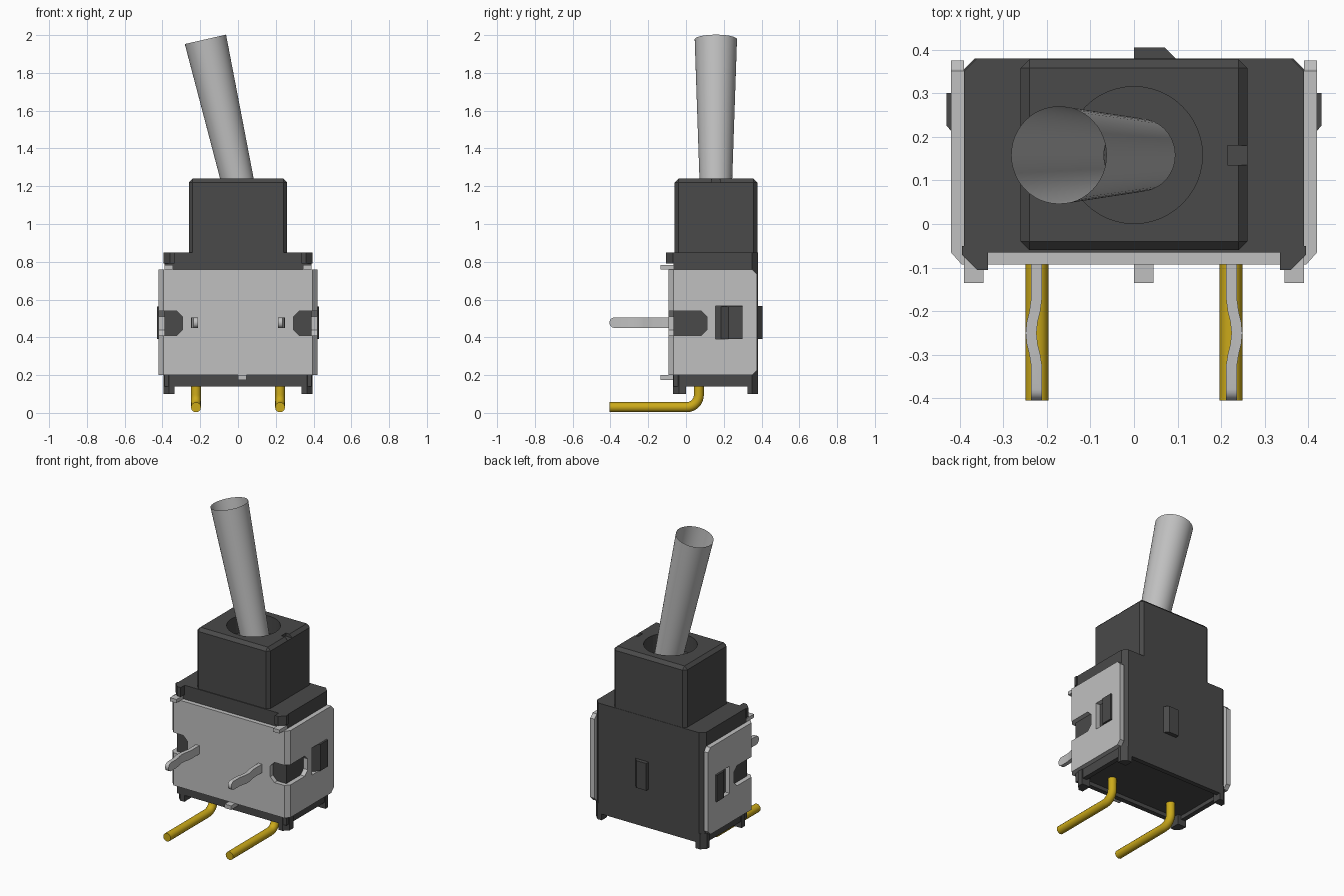
import bpy, bmesh, math
from mathutils import Vector

if "Cube" in bpy.data.objects:
    bpy.data.objects.remove(bpy.data.objects["Cube"])


def material(name, rgb):
    m = bpy.data.materials.new(name)
    m.use_nodes = True
    m.diffuse_color = (*rgb, 1)
    bsdf = m.node_tree.nodes["Principled BSDF"]
    bsdf.inputs["Base Color"].default_value = (*rgb, 1)
    return m


DARK = material("dark plastic", (0.067, 0.067, 0.067))
STEEL = material("light metal", (0.53, 0.53, 0.53))
GOLD = material("gold", (0.60, 0.40, 0.01))


def finish(name, bm, mat):
    bmesh.ops.recalc_face_normals(bm, faces=bm.faces)
    me = bpy.data.meshes.new(name)
    bm.to_mesh(me)
    bm.free()
    ob = bpy.data.objects.new(name, me)
    bpy.context.collection.objects.link(ob)
    if mat:
        me.materials.append(mat)
    return ob


def prism_bm(pts, axis, lo, hi):
    """Extrude a 2D outline along one axis."""
    place = {"x": lambda a, b, h: (h, a, b),
             "y": lambda a, b, h: (a, h, b),
             "z": lambda a, b, h: (a, b, h)}[axis]
    bm = bmesh.new()
    rings = [[bm.verts.new(place(a, b, h)) for a, b in pts] for h in (lo, hi)]
    n = len(pts)
    for r in rings:
        bm.faces.new(r)
    for i in range(n):
        j = (i + 1) % n
        bm.faces.new((rings[0][i], rings[0][j], rings[1][j], rings[1][i]))
    bmesh.ops.recalc_face_normals(bm, faces=bm.faces)
    return bm


def prism(name, pts, axis, lo, hi, mat):
    return finish(name, prism_bm(pts, axis, lo, hi), mat)


def rect(a0, a1, b0, b1):
    return [(a0, b0), (a1, b0), (a1, b1), (a0, b1)]


def box(name, x, y, z, mat):
    return prism(name, rect(*x, *y), "z", *z, mat)


def cut(ob, cutters):
    """Subtract the cutters, apply, and remove them."""
    for c in cutters:
        c.hide_render = True
        mod = ob.modifiers.new("cut", "BOOLEAN")
        mod.operation, mod.solver, mod.object = "DIFFERENCE", "EXACT", c
    bpy.context.view_layer.update()
    me = bpy.data.meshes.new_from_object(
        ob.evaluated_get(bpy.context.evaluated_depsgraph_get()))
    ob.modifiers.clear()
    ob.data = me
    for c in cutters:
        bpy.data.objects.remove(c)


def smooth(ob):
    bpy.ops.object.select_all(action="DESELECT")
    bpy.context.view_layer.objects.active = ob
    ob.select_set(True)
    bpy.ops.object.shade_smooth_by_angle(angle=math.radians(35))


CY = 0.158  # lever and collar centre in y

# Housing with chamfered rear corners and a shallow recess underneath
body = prism("housing", [(-.39, -.065), (.39, -.065), (.39, .35), (.36, .38),
                         (-.36, .38), (-.39, .35)], "z", .14, .85, DARK)
cut(body, [box("recess_cutter", (-.36, .36), (-.035, .35), (.1, .165), None)])

# Latch on the rear of the housing
prism("rear_latch", [(0, .37), (0, .405), (.07, .405), (.1, .375)],
      "z", .39, .565, DARK)

# Collar: bevelled box with a round well and a small keyway
bm = prism_bm(rect(-.26, .26, -.06, .378), "z", .84, 1.24)
edges = [e for e in bm.edges if max(v.co.z for v in e.verts) > 1]
bmesh.ops.bevel(bm, geom=edges, offset=.02, segments=1, affect="EDGES")
collar = finish("collar", bm, DARK)
well = [(.157 * math.cos(t * math.tau / 48), CY + .157 * math.sin(t * math.tau / 48))
        for t in range(48)]
cut(collar, [prism("well_cutter", well, "z", 1.13, 1.3, None),
             box("keyway_cutter", (.215, .3), (.135, .18), (1.22, 1.3), None)])

# Hollow, flared lever leaning to one side
low, top = Vector((.013, CY, 1.16)), Vector((-.1725, CY, 1.9775))
axis = top - low
bm = bmesh.new()
bmesh.ops.create_cone(bm, cap_ends=False, segments=48, radius1=.084,
                      radius2=.112, depth=axis.length)
bmesh.ops.rotate(bm, verts=bm.verts,
                 matrix=Vector((0, 0, 1)).rotation_difference(axis).to_matrix())
bmesh.ops.translate(bm, verts=bm.verts, vec=(low + top) / 2)
smooth(finish("lever", bm, STEEL))

# Metal bracket wrapped around the front and both sides
outer = [(.42, .375), (.42, -.065), (.395, -.093)]
inner = [(.39, .375), (.39, -.065)]
outline = (outer + [(-x, y) for x, y in reversed(outer)]
           + [(-x, y) for x, y in inner] + inner[::-1])
bracket = prism("bracket", outline, "z", .2, .76, STEEL)
cutters = []
for s in (1, -1):
    front = [(.5, .41), (.5, .54), (.325, .54), (.295, .51), (.295, .44), (.325, .41)]
    side = [(-.2, .41), (-.2, .54), (.08, .54), (.11, .51), (.11, .44), (.08, .41)]
    cutters.append(prism("front_notch_cutter", [(s * a, b) for a, b in front],
                         "y", -.2, -.03, None))
    lo, hi = sorted((s * .37, s * .5))
    cutters.append(prism("side_notch_cutter", side, "x", lo, hi, None))
    cutters.append(prism("window_cutter", rect(.155, .3, .39, .565), "x", lo, hi, None))
    for z, d in ((.2, 1), (.76, -1)):
        corner = [(.345, z - d * .01), (.4, z - d * .01), (.4, z + d * .03),
                  (.375, z + d * .025), (.355, z + d * .006)]
        cutters.append(prism("corner_cutter", corner, "x", lo, hi, None))
cut(bracket, cutters)
box("bracket_lower_tab", (0, .045), (-.135, -.06), (.175, .201), STEEL)

for s, label in ((1, "left"), (-1, "right")):
    def sx(a, b):
        return tuple(sorted((s * a, s * b)))

    # Front ears of the housing rim
    ear = [(.335, -.05), (.335, -.105), (.36, -.105), (.395, -.07), (.395, -.05)]
    prism(label + "_ear", [(s * x, y) for x, y in ear], "z", .79, .85, DARK)

    # Corner feet
    for nm, ya, yb in (("front", -.068, 0), ("rear", .38, .325)):
        m = ya + (.03 if ya < 0 else -.03)
        foot = [(.335, yb), (.335, ya), (.365, ya), (.395, m), (.395, yb)]
        prism(f"{label}_{nm}_foot", [(s * x, y) for x, y in foot],
              "z", .1, .2, DARK)

    # Ramped clip showing through the bracket window
    clip = [(.38, .185), (.392, .185), (.43, .225), (.43, .3), (.38, .3)]
    prism(label + "_clip", [(s * x, y) for x, y in clip], "z", .392, .563, DARK)

    # Upper bracket tab
    box(label + "_upper_tab", sx(.345, .39), (-.135, -.06), (.759, .782), STEEL)

    # Kinked mounting pin with a rounded tip
    path = [(-.06, 0), (-.17, 0), (-.2, .004), (-.225, .010), (-.25, .0125),
            (-.275, .010), (-.3, .004), (-.325, 0), (-.405, 0)]
    pin = ([(s * (.236 + d), y) for y, d in path]
           + [(s * (.211 + d), y) for y, d in reversed(path)])
    bm = prism_bm(pin, "z", .45, .505)
    tip = [e for e in bm.edges if all(v.co.y < -.4 for v in e.verts)
           and abs(e.verts[0].co.z - e.verts[1].co.z) < .001]
    bmesh.ops.bevel(bm, geom=tip, offset=.026, segments=5, profile=.5, affect="EDGES")
    smooth(finish(label + "_mounting_pin", bm, STEEL))

    # Bent round terminal
    R = .065
    pts = [(.068, .2)] + [
        (.068 - R + R * math.cos(a), .03 + R - R * math.sin(a))
        for a in (i * math.pi / 16 for i in range(9))] + [(-.405, .03)]
    cu = bpy.data.curves.new(label + "_terminal", "CURVE")
    cu.dimensions = "3D"
    cu.bevel_depth, cu.bevel_resolution, cu.use_fill_caps = .0265, 4, True
    sp = cu.splines.new("POLY")
    sp.points.add(len(pts) - 1)
    for p, (y, z) in zip(sp.points, pts):
        p.co = (s * .2225, y, z, 1)
    cu.materials.append(GOLD)
    ob = bpy.data.objects.new(label + "_terminal", cu)
    bpy.context.collection.objects.link(ob)
    bpy.ops.object.select_all(action="DESELECT")
    bpy.context.view_layer.objects.active = ob
    ob.select_set(True)
    bpy.ops.object.convert(target="MESH")
    smooth(bpy.context.view_layer.objects.active)
